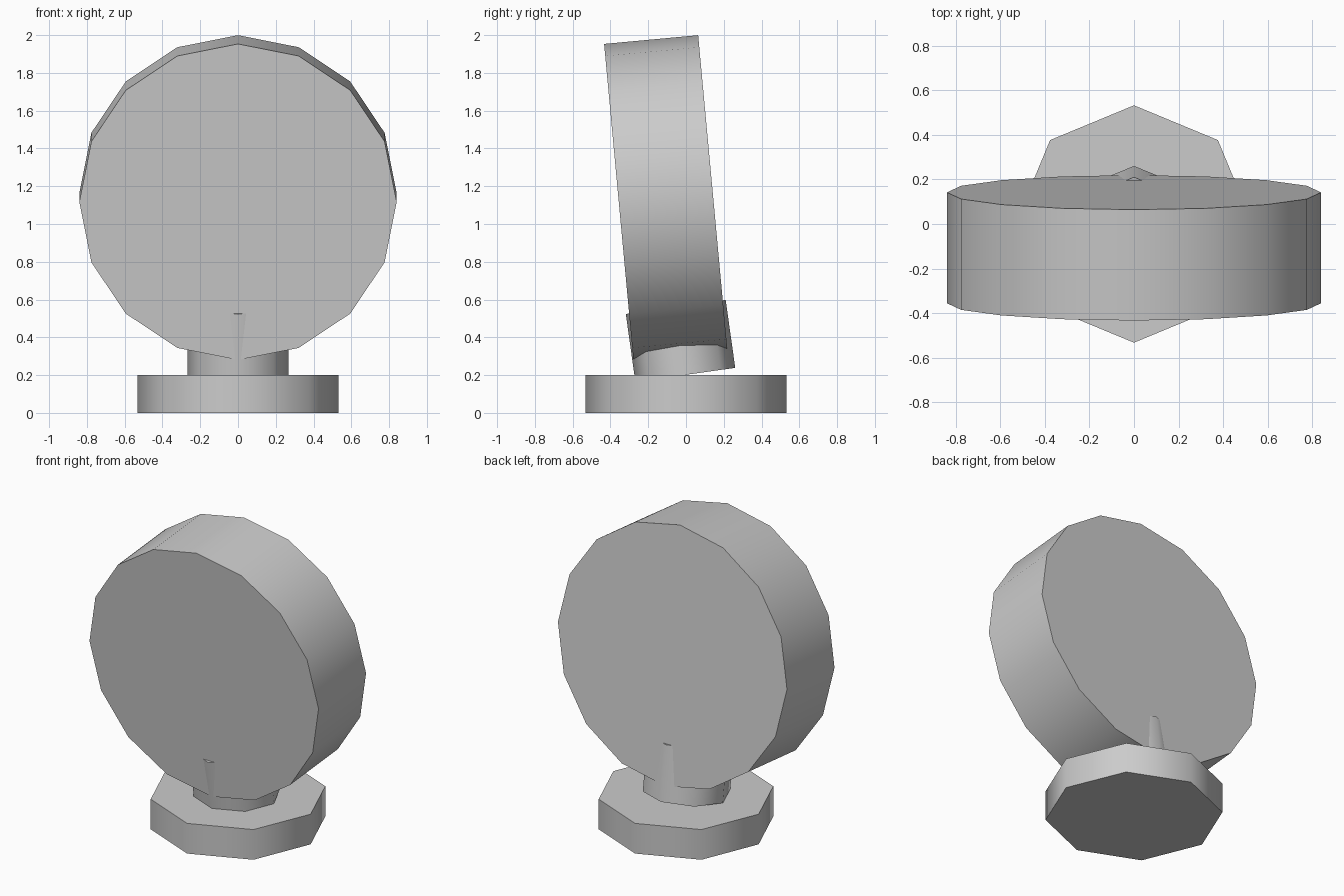
import bpy
from math import radians

cube = bpy.data.objects.get("Cube")
if cube:
    bpy.data.objects.remove(cube, do_unlink=True)

# Single plain grey for every part
grey = bpy.data.materials.new("plain_grey")
grey.use_nodes = True
colour = (0.6, 0.6, 0.6, 1.0)
grey.diffuse_color = colour
grey.node_tree.nodes["Principled BSDF"].inputs["Base Color"].default_value = colour


def drum(name, sides, radius, depth, centre, tilt=0.0):
    """Capped cylinder, tilted about x, with smooth sides and sharp rims."""
    bpy.ops.mesh.primitive_cylinder_add(
        vertices=sides, radius=radius, depth=depth,
        location=centre, rotation=(radians(tilt), 0, 0))
    obj = bpy.context.object
    obj.name = obj.data.name = name
    obj.data.materials.append(grey)
    bpy.ops.object.shade_smooth_by_angle(angle=radians(60))
    return obj


# Octagonal foot
drum("base", 8, 0.533, 0.2, (0, 0, 0.1))

# Neck leaning slightly forward, sunk into the foot and the disc
drum("neck", 8, 0.267, 0.363, (0, -0.029, 0.381), 8)

# Large thick disc standing on edge and tipped forward
drum("disc", 16, 0.84, 0.5, (0, -0.107, 1.14), 90 + 5.3)
